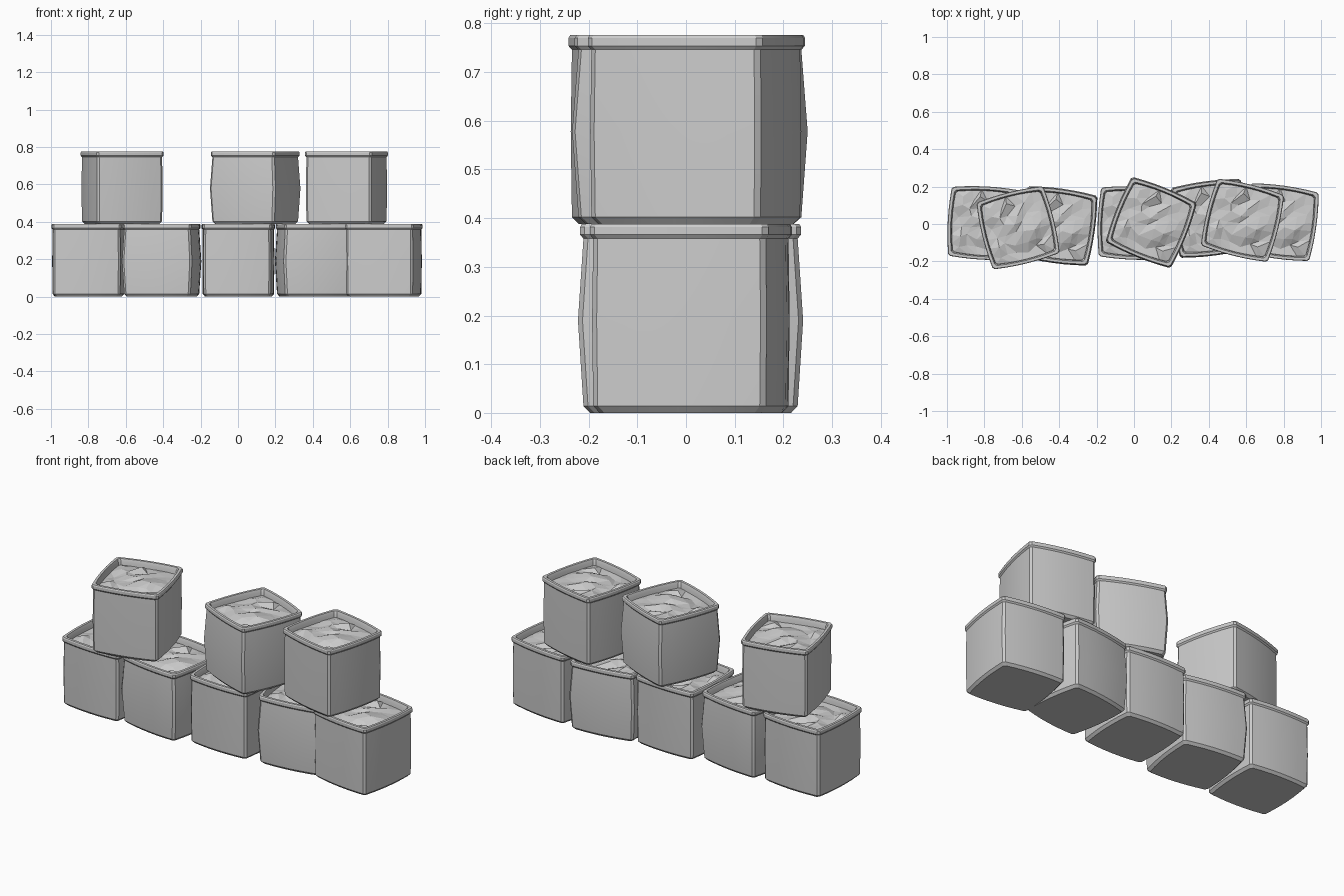
import bpy, bmesh, math, random

if "Cube" in bpy.data.objects:
    bpy.data.objects.remove(bpy.data.objects["Cube"])

HALF, HEIGHT, CHAMFER, BOW, SEG = 0.179, 0.388, 0.011, 0.011, 6


def outline(offset):
    """Square plan with clipped corners and gently bowed sides."""
    h = HALF + offset
    pts = []
    for side in range(4):
        a = side * math.pi / 2
        for i in range(SEG + 1):
            t = -1 + 2 * i / SEG
            x, y = t * (h - CHAMFER), -(h + BOW * (1 - t * t))
            pts.append((x * math.cos(a) - y * math.sin(a),
                        x * math.sin(a) + y * math.cos(a)))
    return pts


def box_mesh(name, bulge):
    # wall profile: bottom chamfer, belly, rim band, inside lip
    profile = [(0.0, -0.012), (0.014, 0.0), (0.19, bulge), (0.358, 0.0),
               (0.366, 0.006), (0.382, 0.006), (HEIGHT, 0.003),
               (HEIGHT, -0.010), (0.372, -0.016), (0.325, -0.018)]
    bm = bmesh.new()
    rings = [[bm.verts.new((x, y, z)) for x, y in outline(o)] for z, o in profile]
    n = len(rings[0])
    bm.faces.new(list(reversed(rings[0])))
    for a, b in zip(rings, rings[1:]):
        for i in range(n):
            j = (i + 1) % n
            bm.faces.new((a[i], a[j], b[j], b[i]))
    me = bpy.data.meshes.new(name)
    bm.to_mesh(me)
    bm.free()
    return me


def fill_mesh():
    # crumpled contents: jittered, triangulated grid tucked inside the lip
    rnd = random.Random(7)
    n, half = 7, HALF - 0.012
    bm = bmesh.new()
    grid = []
    for j in range(n + 1):
        row = []
        for i in range(n + 1):
            u, v = 2 * i / n - 1, 2 * j / n - 1
            edge = i in (0, n) or j in (0, n)
            x = u * half + u * BOW * (1 - v * v)
            y = v * half + v * BOW * (1 - u * u)
            z = 0.352 + 0.018 * (1 - u * u) * (1 - v * v)
            if not edge:
                x += rnd.uniform(-0.017, 0.017)
                y += rnd.uniform(-0.017, 0.017)
                z += rnd.uniform(-0.016, 0.014)
            row.append(bm.verts.new((x, y, z)))
        grid.append(row)
    for j in range(n):
        for i in range(n):
            a, b = grid[j][i], grid[j][i + 1]
            c, d = grid[j + 1][i + 1], grid[j + 1][i]
            if rnd.random() < 0.5:
                bm.faces.new((a, b, c)), bm.faces.new((a, c, d))
            else:
                bm.faces.new((a, b, d)), bm.faces.new((b, c, d))
    me = bpy.data.meshes.new("contents")
    bm.to_mesh(me)
    bm.free()
    return me


straight = box_mesh("straight_box", 0.002)
bulged = box_mesh("bulged_box", 0.010)
contents = fill_mesh()

# x, y, z, turn in degrees, wall type
layout = [
    (-0.800, 0.005, 0, -3, straight),
    (-0.408, -0.010, 0, -8, bulged),
    (0.002, 0.005, 0, -2, straight),
    (0.408, 0.030, 0, 7.5, bulged),
    (0.780, 0.010, 0, -8, straight),
    (-0.620, -0.020, HEIGHT, 14, straight),
    (0.092, 0.008, HEIGHT, -22, bulged),
    (0.580, 0.020, HEIGHT, -14, straight),
]

for k, (x, y, z, turn, mesh) in enumerate(layout, 1):
    row = "upper" if z else "lower"
    for part, me in (("box", mesh), ("contents", contents)):
        ob = bpy.data.objects.new(f"{row}_{part}_{k}", me)
        ob.location = (x, y, z)
        ob.rotation_euler.z = math.radians(turn)
        bpy.context.collection.objects.link(ob)

# smooth bowed walls, sharp corners and rim; contents stay faceted
for ob in bpy.context.collection.objects:
    if "box" in ob.name:
        bpy.ops.object.select_all(action='DESELECT')
        ob.select_set(True)
        bpy.context.view_layer.objects.active = ob
        bpy.ops.object.shade_smooth_by_angle(angle=math.radians(25))
